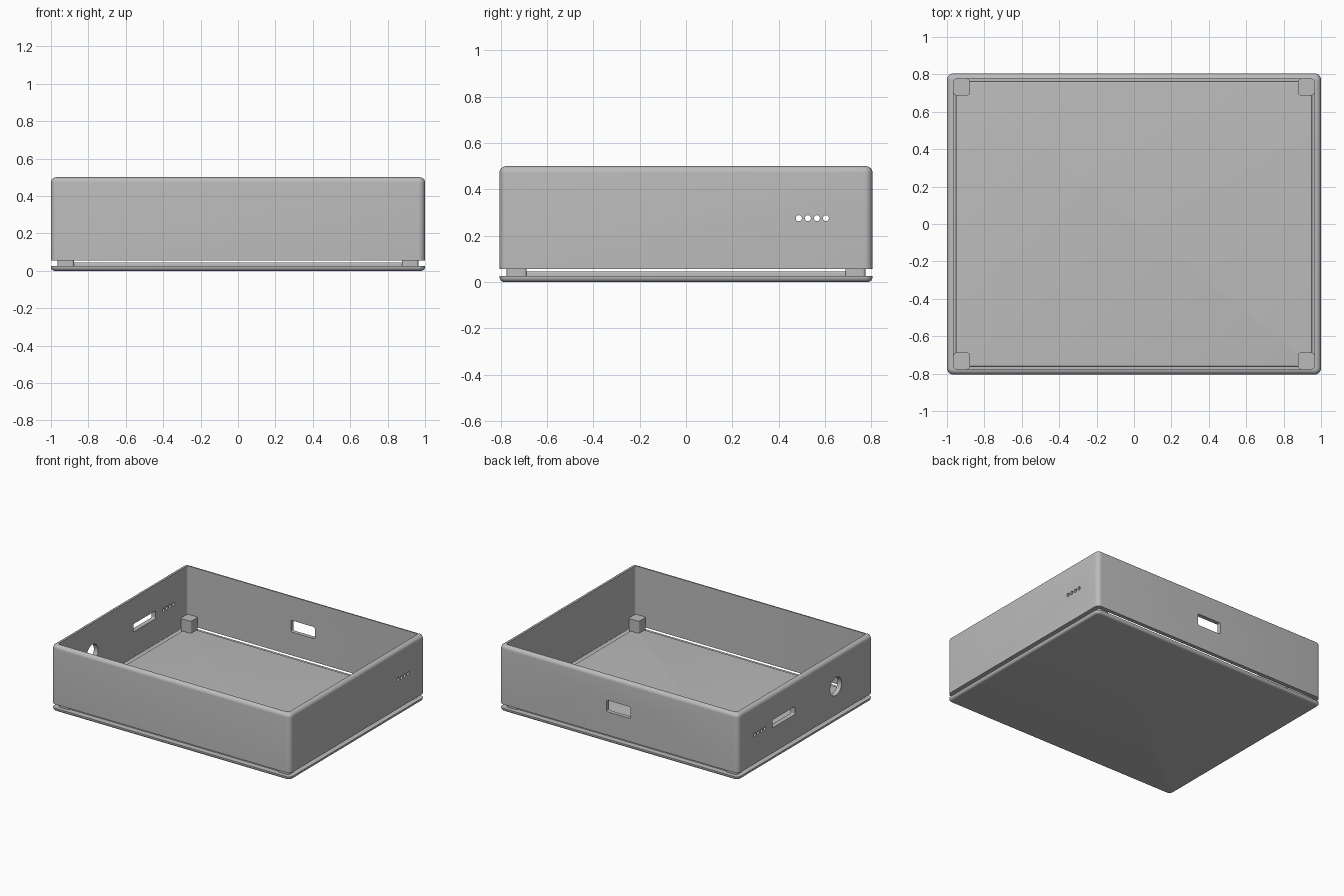
import bpy
import bmesh
from math import radians
from mathutils import Matrix, Vector

cube = bpy.data.objects.get("Cube")
if cube:
    bpy.data.objects.remove(cube, do_unlink=True)

GREY = (0.5, 0.5, 0.5, 1)
grey = bpy.data.materials.new("plain grey")
grey.use_nodes = True
grey.diffuse_color = GREY
grey.node_tree.nodes["Principled BSDF"].inputs["Base Color"].default_value = GREY


def finish(name, bm):
    mesh = bpy.data.meshes.new(name)
    bm.to_mesh(mesh)
    bm.free()
    mesh.materials.append(grey)
    obj = bpy.data.objects.new(name, mesh)
    bpy.context.collection.objects.link(obj)
    return obj


def activate(obj):
    bpy.ops.object.select_all(action='DESELECT')
    obj.select_set(True)
    bpy.context.view_layer.objects.active = obj


def smooth(obj):
    activate(obj)
    bpy.ops.object.shade_smooth_by_angle(angle=radians(30))


def rounded_box(name, low, high, corner, rim=0, side=1, axis=2):
    """Box with rounded edges along one axis, then an optional rounded end."""
    low, high = Vector(low), Vector(high)
    bm = bmesh.new()
    bmesh.ops.create_cube(bm, size=1)
    bmesh.ops.scale(bm, vec=high - low, verts=bm.verts)
    bmesh.ops.translate(bm, vec=(low + high) / 2, verts=bm.verts)
    edges = [e for e in bm.edges
             if abs((e.verts[0].co - e.verts[1].co).normalized()[axis]) > 0.9]
    bmesh.ops.bevel(bm, geom=edges, offset=corner, segments=6,
                    profile=0.5, affect='EDGES')
    if rim:
        end = high[axis] if side > 0 else low[axis]
        edges = [e for e in bm.edges
                 if all(abs(v.co[axis] - end) < 1e-5 for v in e.verts)]
        bmesh.ops.bevel(bm, geom=edges, offset=rim, segments=6,
                        profile=0.5, affect='EDGES')
    return finish(name, bm)


def round_cutter(x, y, z, radius, length):
    bm = bmesh.new()
    turn = Matrix.Translation((x, y, z)) @ Matrix.Rotation(radians(90), 4, 'Y')
    bmesh.ops.create_cone(bm, cap_ends=True, segments=32, radius1=radius,
                          radius2=radius, depth=length, matrix=turn)
    return finish("round_cutter", bm)


def cut(obj, cutter):
    activate(obj)
    mod = obj.modifiers.new("cut", 'BOOLEAN')
    mod.operation = 'DIFFERENCE'
    mod.solver = 'EXACT'
    mod.object = cutter
    bpy.ops.object.modifier_apply(modifier=mod.name)
    bpy.data.objects.remove(cutter, do_unlink=True)


W, D, H = 1.0, 0.805, 0.5       # half width, half depth, height
IW, ID = 0.965, 0.775           # inside half sizes
PORT_Z = 0.275                  # height of all openings

# Wall frame, open at top and bottom
walls = rounded_box("wall_frame", (-W, -D, 0.055), (W, D, H), 0.035, 0.028)
cut(walls, rounded_box("inside_cutter", (-IW, -ID, -0.2), (IW, ID, 0.8), 0.02))

# Opening in the back wall
cut(walls, rounded_box("back_cutter", (-0.1, 0.7, PORT_Z - 0.044),
                       (0.1, 0.9, PORT_Z + 0.044), 0.01, axis=1))
# Slot and round socket in one side wall
cut(walls, rounded_box("slot_cutter", (-1.1, 0.127, PORT_Z - 0.03),
                       (-0.9, 0.393, PORT_Z + 0.03), 0.008, axis=0))
cut(walls, round_cutter(-W, -0.363, PORT_Z - 0.005, 0.068, 0.2))
# Rows of small holes through both side walls
for i in range(4):
    cut(walls, round_cutter(0, 0.487 + 0.039 * i, PORT_Z, 0.013, 2.4))
smooth(walls)

# Base plate with rounded underside
smooth(rounded_box("base_plate", (-W, -D, 0), (W, D, 0.025), 0.035, 0.02, -1))

# Raised floor panel on the base
smooth(rounded_box("floor_panel", (-0.952, -0.762, 0.02), (0.952, 0.762, 0.044),
                   0.02, 0.008))

# Corner blocks
for sx, side in ((-1, "right"), (1, "left")):
    for sy, end in ((-1, "front"), (1, "back")):
        xs = sorted((sx * 0.877, sx * 0.964))
        ys = sorted((sy * 0.688, sy * 0.774))
        smooth(rounded_box(f"{end}_{side}_corner_block", (xs[0], ys[0], 0.02),
                           (xs[1], ys[1], 0.135), 0.012))
